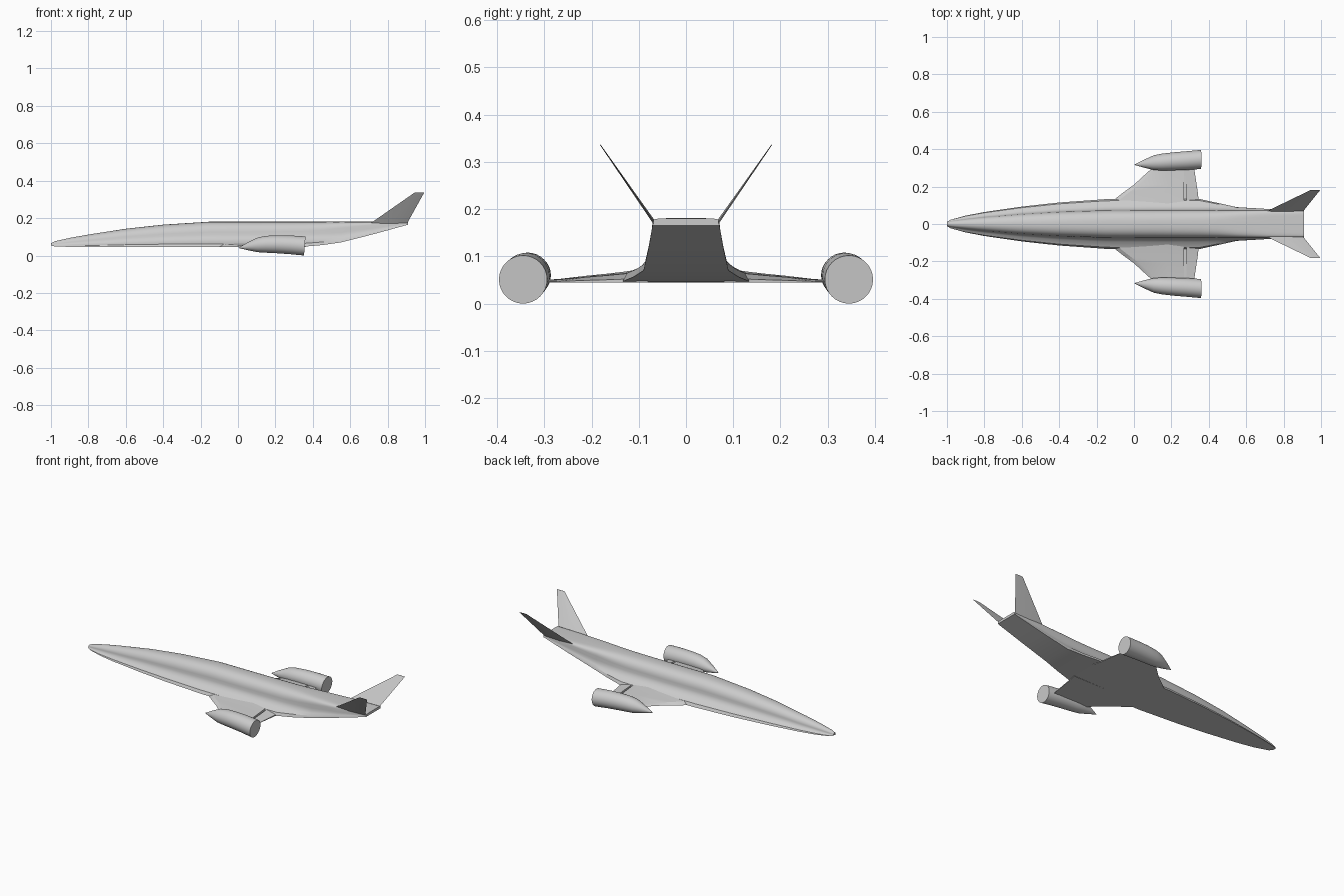
import bpy
import bmesh
import math
from mathutils import Vector

default_cube = bpy.data.objects.get("Cube")
if default_cube:
    bpy.data.objects.remove(default_cube, do_unlink=True)

# Single hull colour
hull_grey = bpy.data.materials.new("hull_grey")
hull_grey.use_nodes = True
hull_grey.diffuse_color = (0.6, 0.6, 0.6, 1)
shader = next(n for n in hull_grey.node_tree.nodes if n.type == "BSDF_PRINCIPLED")
shader.inputs["Base Color"].default_value = (0.6, 0.6, 0.6, 1)


def loft(name, rings, angle=30):
    """Skin a list of closed rings, cap both ends and shade smooth by angle."""
    bm = bmesh.new()
    loops = [[bm.verts.new(p) for p in ring] for ring in rings]
    for a, b in zip(loops, loops[1:]):
        for i in range(len(a)):
            j = (i + 1) % len(a)
            bm.faces.new((a[i], a[j], b[j], b[i]))
    bm.faces.new(loops[0])
    bm.faces.new(loops[-1])
    bmesh.ops.remove_doubles(bm, verts=bm.verts, dist=0.0001)
    bmesh.ops.recalc_face_normals(bm, faces=bm.faces)
    mesh = bpy.data.meshes.new(name)
    bm.to_mesh(mesh)
    bm.free()
    mesh.materials.append(hull_grey)
    obj = bpy.data.objects.new(name, mesh)
    bpy.context.collection.objects.link(obj)
    bpy.ops.object.select_all(action="DESELECT")
    obj.select_set(True)
    bpy.context.view_layer.objects.active = obj
    bpy.ops.object.shade_smooth_by_angle(angle=math.radians(angle))
    return obj


def both_sides(name, rings, angle=30):
    """Build a part on the front side (-y) and its mirror on the back side."""
    for label, side in (("front", -1), ("back", 1)):
        loft(f"{label}_{name}",
             [[Vector((p[0], side * p[1], p[2])) for p in ring] for ring in rings], angle)


# Fuselage: chined flat belly, flared foot, rounded back turning square at the tail
def hull_section(x, belly, chine, wall, top, square):
    h, flare = top - belly, chine - wall
    half = [(chine, belly), (wall + flare * 0.85, belly + h * 0.13),
            (wall + flare * 0.36, belly + h * 0.23),
            (wall + flare * 0.1, belly + h * 0.36)]
    shoulder = belly + h * 0.48
    steps = 10
    for i in range(steps + 1):
        t = math.pi / 2 * i / steps
        half.append((wall * math.cos(t) ** (2 / square) if i < steps else 0,
                     shoulder + (top - shoulder) * math.sin(t) ** (2 / square)))
    return [(x, y, z) for y, z in half] + [(x, -y, z) for y, z in half[-2::-1]]


# x, belly height, chine half width, wall half width, top height, squareness
stations = [
    (-1, .053, .012, .009, .066, 2),
    (-.98, .049, .023, .015, .076, 2),
    (-.9, .046, .045, .026, .094, 2),
    (-.8, .045, .064, .037, .112, 2),
    (-.6, .045, .093, .054, .143, 2.2),
    (-.4, .045, .115, .066, .165, 2.3),
    (-.15, .045, .133, .074, .181, 2.5),
    (.1, .045, .135, .075, .181, 2.5),
    (.35, .047, .134, .075, .181, 2.7),
    (.45, .056, .112, .074, .181, 3),
    (.55, .07, .09, .073, .181, 4),
    (.72, .113, .08, .072, .181, 6),
    (.91, .165, .071, .069, .18, 8),
]
loft("fuselage", [hull_section(*s) for s in stations])


# Wing: curved leading edge, thin tip and a shallow spanwise slot
def wing_section(y, lead, trail, thick):
    base = 0.045
    slot, end = 0.268, 0.28
    top = base + thick
    return [(lead, y, base), (lead + 0.03, y, base + thick * 0.7), (0.18, y, top),
            (slot, y, top - thick * 0.15), (slot, y, base + thick * 0.2),
            (end, y, base + thick * 0.2), (end, y, top - thick * 0.2),
            (trail, y, base + thick * 0.3), (trail, y, base)]


wing_stations = [(.08, -.13, .36, .03), (.135, -.1, .345, .022),
                 (.17, -.055, .341, .018), (.21, 0, .335, .014),
                 (.27, .065, .326, .007), (.31, .11, .32, .005)]
both_sides("wing", [wing_section(*s) for s in wing_stations], 25)


# Engines: pointed spike flowing into a gently drooping, outward-turned barrel
def engine_ring(x, y, z, radius, lean=0.0, sides=32):
    ring = []
    for i in range(sides):
        a = math.tau * i / sides
        ring.append((x + lean * math.sin(a), y + radius * math.cos(a),
                     z + radius * math.sin(a)))
    return ring


engine_stations = [(.003, .317, .041, .001), (.05, .322, .049, .02),
                   (.105, .328, .057, .039), (.15, .331, .06, .045),
                   (.21, .335, .06, .048), (.28, .339, .057, .05),
                   (.357, .345, .051, .051, .004)]
both_sides("engine", [engine_ring(*s) for s in engine_stations], 35)


# Canted tail fins
def fin_section(y, z, lead, trail, thick):
    mid = lead + (trail - lead) * 0.5
    return [(lead, y, z), (mid, y + thick, z), (trail, y, z), (mid, y - thick, z)]


both_sides("tail_fin", [fin_section(.066, .17, .705, .903, .004),
                        fin_section(.182, .337, .945, .996, .001)])
